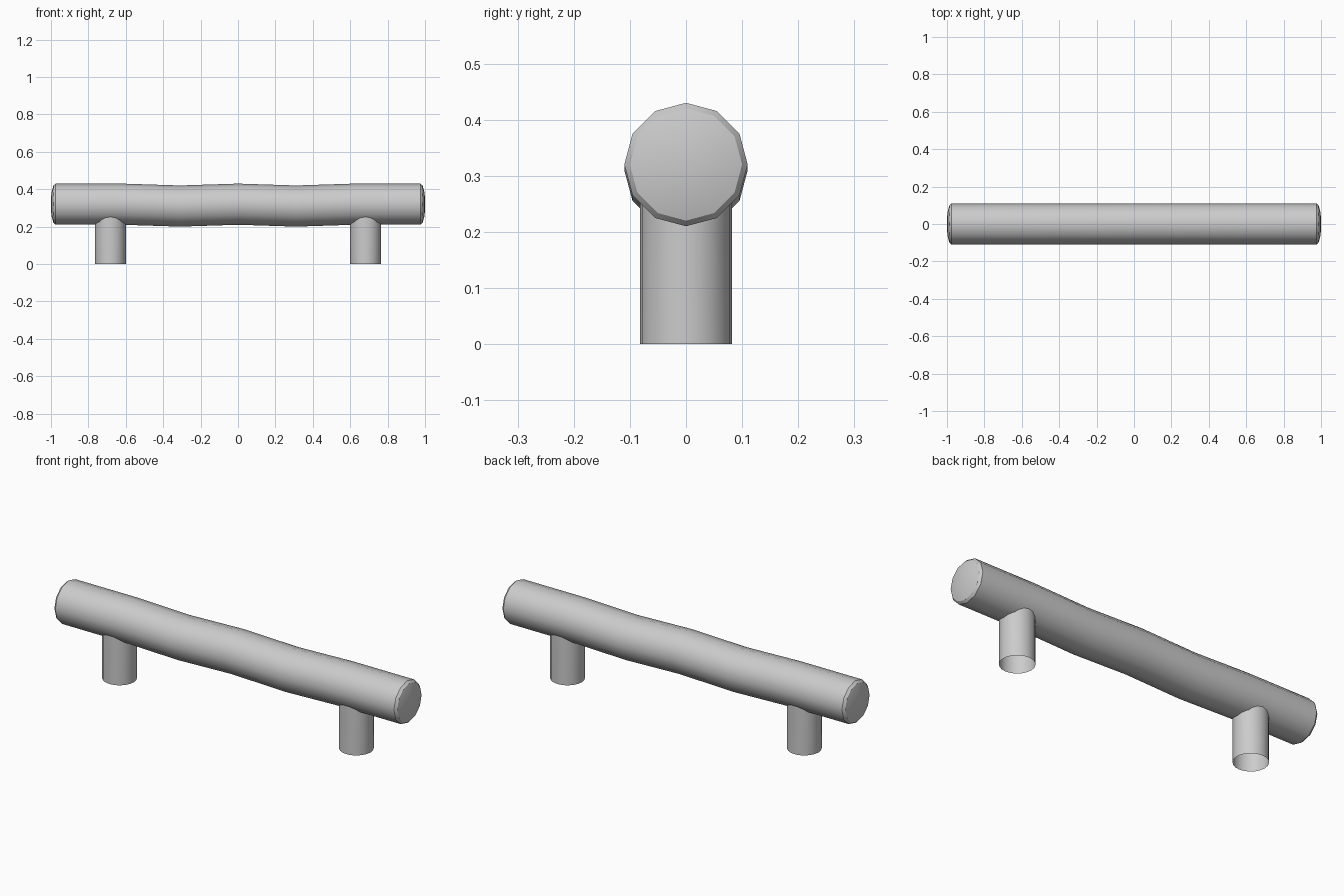
import bpy, bmesh, math

if "Cube" in bpy.data.objects:
    bpy.data.objects.remove(bpy.data.objects["Cube"])

SIDES = 12
BAR_Z = 0.32
BAR_R = 0.11


def finish(name, bm, angle=35):
    bmesh.ops.recalc_face_normals(bm, faces=bm.faces)
    me = bpy.data.meshes.new(name)
    bm.to_mesh(me)
    bm.free()
    ob = bpy.data.objects.new(name, me)
    bpy.context.collection.objects.link(ob)
    bpy.ops.object.select_all(action='DESELECT')
    ob.select_set(True)
    bpy.context.view_layer.objects.active = ob
    bpy.ops.object.shade_smooth_by_angle(angle=math.radians(angle))
    return ob


def bridge(bm, a, b):
    n = len(a)
    for i in range(n):
        j = (i + 1) % n
        bm.faces.new((a[i], a[j], b[j], b[i]))


# Grip bar: 12-sided tube with two shallow finger dips and chamfered, slightly domed ends
half = [(0.31, BAR_R, -0.01), (0.62, BAR_R, 0), (0.975, BAR_R, 0),
        (0.987, 0.1, 0), (0.998, 0.06, 0)]
stations = [(-x, r, d) for x, r, d in reversed(half)] + [(0, BAR_R, 0)] + half
bm = bmesh.new()
rings = []
for x, r, dip in stations:
    rings.append([bm.verts.new((x, r * math.sin(math.tau * i / SIDES),
                                BAR_Z + dip + r * math.cos(math.tau * i / SIDES)))
                  for i in range(SIDES)])
for a, b in zip(rings, rings[1:]):
    bridge(bm, a, b)
for ring, x in ((rings[0], -1), (rings[-1], 1)):
    tip = bm.verts.new((x, 0, BAR_Z))
    for i in range(SIDES):
        bm.faces.new((ring[i], ring[(i + 1) % SIDES], tip))
finish("grip_bar", bm)


# Posts: open tubes whose upper rim is saddled into the bar
def post(name, cx, r=0.082, n=20):
    bm = bmesh.new()
    low, high = [], []
    for i in range(n):
        a = math.tau * i / n
        x, y = cx + r * math.cos(a), r * math.sin(a)
        low.append(bm.verts.new((x, y, 0)))
        high.append(bm.verts.new((x, y, BAR_Z - math.sqrt(BAR_R ** 2 - y * y) + 0.01)))
    bridge(bm, low, high)
    finish(name, bm)


post("left_post", -0.682)
post("right_post", 0.682)
